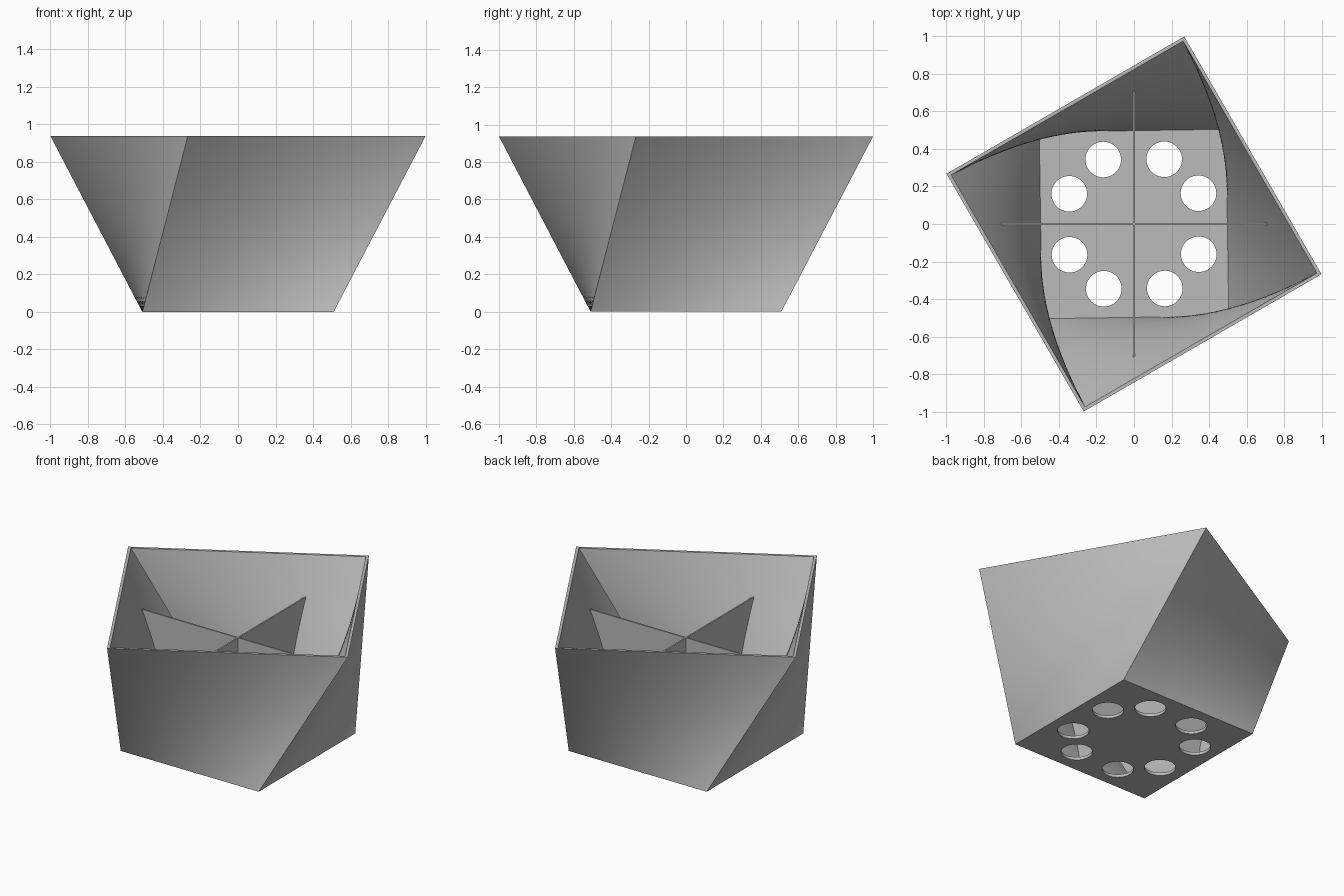
import bpy, bmesh
from math import sin, cos, radians, pi
from mathutils import Matrix, Vector

if "Cube" in bpy.data.objects:
    bpy.data.objects.remove(bpy.data.objects["Cube"])

HEIGHT, FLOOR, FIN_TOP = 0.937, 0.02, 0.70
TWIST = radians(30)
STEPS = 28

grey = bpy.data.materials.new("plain_grey")
grey.use_nodes = True
grey.diffuse_color = (0.5, 0.5, 0.5, 1)
grey.node_tree.nodes["Principled BSDF"].inputs["Base Color"].default_value = (0.5, 0.5, 0.5, 1)


def square(half, z, turn):
    """Corners of a turned square, counter-clockwise from the front left."""
    rot = Matrix.Rotation(turn, 3, 'Z')
    return [rot @ Vector((x * half, y * half, z))
            for x, y in ((-1, -1), (1, -1), (1, 1), (-1, 1))]


def ring(low, high, z):
    """Closed outline of the twisted wall at height z; its corners rise along straight lines."""
    t = z / HEIGHT
    corners = [a.lerp(b, t) for a, b in zip(square(low, 0, 0), square(high, HEIGHT, TWIST))]
    return [corners[i].lerp(corners[(i + 1) % 4], k / STEPS)
            for i in range(4) for k in range(STEPS)]


def finish(name, bm):
    bmesh.ops.recalc_face_normals(bm, faces=bm.faces)
    mesh = bpy.data.meshes.new(name)
    bm.to_mesh(mesh)
    bm.free()
    obj = bpy.data.objects.new(name, mesh)
    bpy.context.collection.objects.link(obj)
    mesh.materials.append(grey)
    return obj


def activate(obj):
    bpy.ops.object.select_all(action='DESELECT')
    obj.select_set(True)
    bpy.context.view_layer.objects.active = obj


# Twisted wall: outer skin up, over the rim, inner skin down, closed at the foot
OUTER, INNER = (0.51, 0.732), (0.495, 0.714)
levels = [HEIGHT * k / STEPS for k in range(STEPS + 1)]
bm = bmesh.new()
loops = [[bm.verts.new(p) for p in ring(*OUTER, z)] for z in levels]
loops += [[bm.verts.new(p) for p in ring(*INNER, z)] for z in reversed(levels)]
for a, b in zip(loops, loops[1:] + loops[:1]):
    for i in range(len(a)):
        j = (i + 1) % len(a)
        bm.faces.new((a[i], a[j], b[j], b[i]))
wall = finish("twisted_wall", bm)
activate(wall)
bpy.ops.object.shade_smooth_by_angle(angle=radians(30))

# Floor plate with a ring of eight drain holes, as a filled flat curve
curve = bpy.data.curves.new("drained_floor", 'CURVE')
curve.dimensions = '2D'
curve.fill_mode = 'BOTH'
curve.extrude = FLOOR / 2


def outline(points):
    spline = curve.splines.new('POLY')
    spline.points.add(len(points) - 1)
    for point, (x, y) in zip(spline.points, points):
        point.co = (x, y, 0, 1)
    spline.use_cyclic_u = True


outline([p.xy for p in square(0.503, 0, 0)])
for quarter in range(4):
    for angle in (25.5, 65):
        a = radians(angle + 90 * quarter)
        cx, cy = 0.381 * cos(a), 0.381 * sin(a)
        outline([(cx + 0.095 * cos(k * pi / 24), cy + 0.095 * sin(k * pi / 24))
                 for k in range(48)])
floor = bpy.data.objects.new("drained_floor", curve)
bpy.context.collection.objects.link(floor)
floor.location.z = FLOOR / 2
curve.materials.append(grey)
activate(floor)
bpy.ops.object.convert(target='MESH')


# Crossed dividers, flat on top, with ends that follow the wall
def wall_reach(z):
    """Distance from the centre to the middle of the wall along +x."""
    pts = ring(0.503, 0.722, z)
    for p, q in zip(pts, pts[1:]):
        if p.x > 0 and p.y <= 0 < q.y:
            return p.lerp(q, -p.y / (q.y - p.y)).x


heights = [0.01 + (FIN_TOP - 0.01) * k / 12 for k in range(13)]
profile = [(wall_reach(z), z) for z in heights]
profile += [(-x, z) for x, z in reversed(profile)]
for name, turn in (("cross_divider", 0), ("long_divider", pi / 2)):
    bm = bmesh.new()
    face = bm.faces.new([bm.verts.new((x, -0.005, z)) for x, z in profile])
    side = bmesh.ops.extrude_face_region(bm, geom=[face])["geom"]
    bmesh.ops.translate(bm, vec=(0, 0.01, 0),
                        verts=[v for v in side if isinstance(v, bmesh.types.BMVert)])
    bmesh.ops.rotate(bm, verts=bm.verts, matrix=Matrix.Rotation(turn, 3, 'Z'))
    finish(name, bm)
